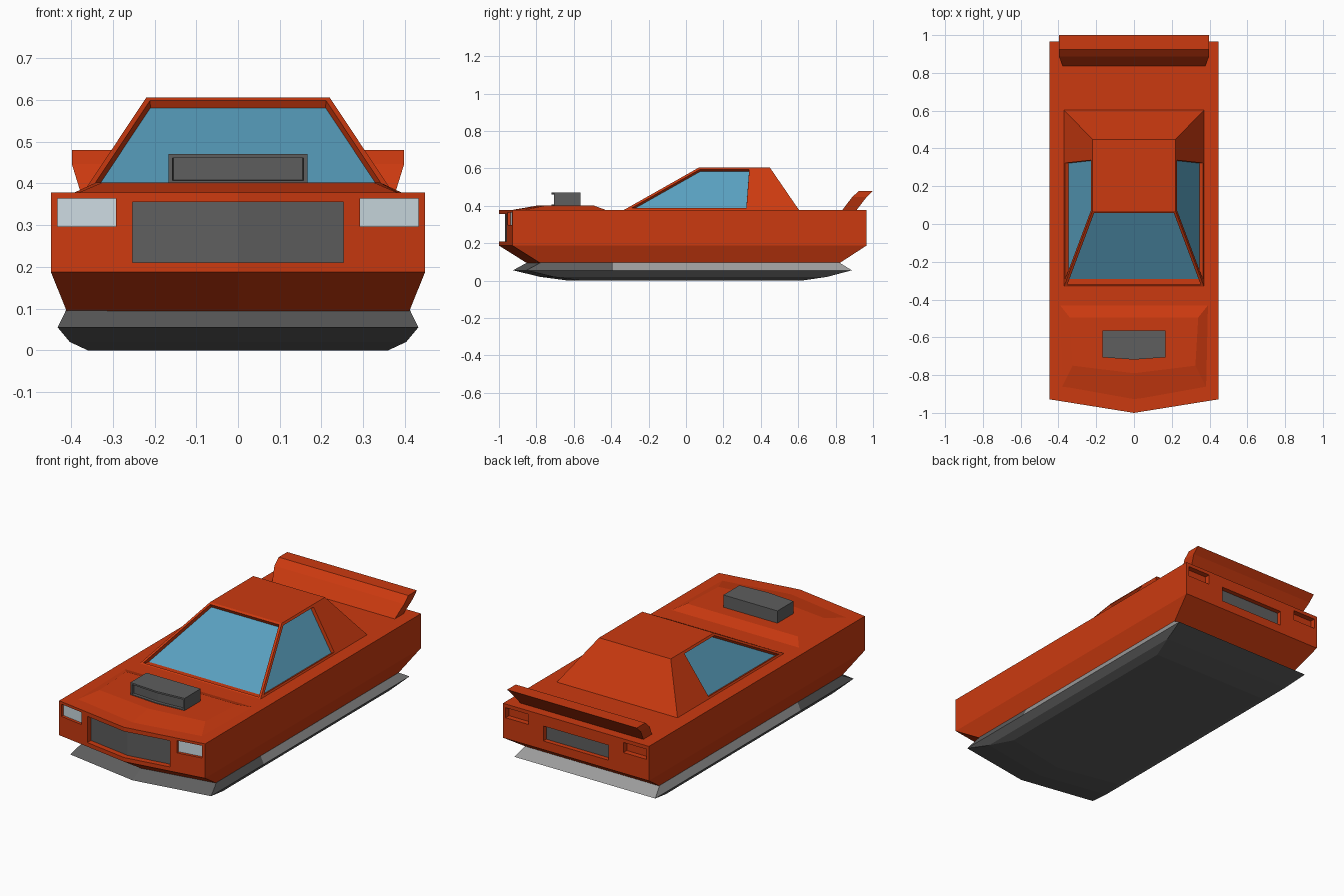
import bpy, bmesh

if "Cube" in bpy.data.objects:
    bpy.data.objects.remove(bpy.data.objects["Cube"])


def material(name, rgb):
    m = bpy.data.materials.new(name)
    m.diffuse_color = (*rgb, 1)
    m.use_nodes = True
    m.node_tree.nodes["Principled BSDF"].inputs["Base Color"].default_value = m.diffuse_color
    return m


RED = material("red paint", (0.60, 0.042, 0.005))
GLASS = material("blue glass", (0.10, 0.35, 0.52))
DARK = material("dark grey", (0.112, 0.112, 0.112))
LIGHT = material("light grey", (0.33, 0.33, 0.33))
LAMP = material("lamp white", (0.60, 0.70, 0.75))


def loft(name, rings, mats, edit=None):
    """Closed solid through rings of 3D points; edit(bm) refines it."""
    bm = bmesh.new()
    loops = [[bm.verts.new(p) for p in r] for r in rings]
    n = len(loops[0])
    for a, b in zip(loops, loops[1:]):
        for i in range(n):
            bm.faces.new((a[i], a[(i + 1) % n], b[(i + 1) % n], b[i]))
    bm.faces.new(loops[0][::-1])
    bm.faces.new(loops[-1])
    bmesh.ops.recalc_face_normals(bm, faces=bm.faces)
    if edit:
        edit(bm)
    me = bpy.data.meshes.new(name)
    bm.to_mesh(me)
    bm.free()
    for m in mats:
        me.materials.append(m)
    ob = bpy.data.objects.new(name, me)
    bpy.context.collection.objects.link(ob)
    return ob


def prism(name, plan, z0, z1, mat):
    return loft(name, [[(x, y, z) for x, y in plan] for z in (z0, z1)], [mat])


def outline(w, tip, back, z, vee=0.072):
    """Plan of the hull: pointed nose, straight sides, flat tail."""
    right = [(w, tip + vee, z), (w, -0.39, z), (w, back, z)]
    return [(0, tip, z)] + right + [(-x, y, z) for x, y, z in reversed(right)]


# Body shell
body = loft("body", [outline(0.41, -0.85, 0.82, 0.093),
                     outline(0.448, -1, 0.965, 0.187),
                     outline(0.448, -1, 0.965, 0.378)], [RED])


def nose(x):
    return -1 + 0.16 * abs(x)


def strip(x0, x1, line, a, b):
    """Plan strip that follows a front or rear surface between offsets a and b."""
    xs = [x0, 0, x1] if x0 < 0 < x1 else [x0, x1]
    return ([(x, line(x) + a) for x in xs]
            + [(x, line(x) + b) for x in reversed(xs)])


def recess(name, x0, x1, z0, z1, line, depth, mat):
    """Cut a pocket in the body and lay a thin plate on its floor."""
    s = 1 if depth > 0 else -1
    cut = prism(name + "_cutter", strip(x0, x1, line, -0.1 * s, depth), z0, z1, RED)
    cut.hide_render = True
    mod = body.modifiers.new("cut", "BOOLEAN")
    mod.object, mod.operation, mod.solver = cut, "DIFFERENCE", "EXACT"
    bpy.context.view_layer.objects.active = body
    bpy.ops.object.modifier_apply(modifier="cut")
    bpy.data.objects.remove(cut)
    if mat:
        e = 0.003
        prism(name, strip(x0 - e, x1 + e, line, depth - 0.004 * s, depth + 0.004 * s),
              z0 - e, z1 + e, mat)


def tail(x):
    return 0.965


# Grille, lamps and rear panel
recess("grille", -0.253, 0.253, 0.21, 0.355, nose, 0.035, DARK)
recess("rear_panel", -0.2, 0.2, 0.235, 0.318, tail, -0.03, DARK)
for side, x0, x1 in (("right", 0.292, 0.432), ("left", -0.432, -0.292)):
    recess(side + "_headlight", x0, x1, 0.296, 0.364, nose, 0.02, LAMP)
    recess(side + "_tail_light", x0, x1, 0.302, 0.358, tail, -0.03, None)


# Hover skirt: light upper band along the sides and tail
def paint_band(bm):
    for f in bm.faces:
        c = f.calc_center_median()
        if 0.06 < c.z < 0.09 and c.y > -0.39:
            f.material_index = 1


loft("hover_skirt", [outline(0.36, -0.63, 0.62, 0), outline(0.403, -0.78, 0.755, 0.02),
                     outline(0.432, -0.925, 0.887, 0.055),
                     outline(0.412, -0.85, 0.82, 0.096)], [DARK, LIGHT], paint_band)

# Raised hood
loft("hood_bulge", [
    [(0, -0.95, 0.374), (0.39, -0.88, 0.374), (0.40, -0.42, 0.374),
     (-0.40, -0.42, 0.374), (-0.39, -0.88, 0.374)],
    [(0, -0.79, 0.402), (0.325, -0.75, 0.402), (0.34, -0.495, 0.402),
     (-0.34, -0.495, 0.402), (-0.325, -0.75, 0.402)]], [RED])


# Air scoop with recessed mouth
def open_mouth(bm):
    bm.normal_update()
    front = [f for f in bm.faces if f.normal.y < -0.9]
    bmesh.ops.inset_region(bm, faces=front, thickness=0.009, use_even_offset=True)
    bmesh.ops.inset_region(bm, faces=front, thickness=0.001, depth=-0.015,
                           use_even_offset=True)


loft("hood_scoop", [[(0, -0.718, z), (0.166, -0.706, z), (0.166, -0.565, z),
                     (-0.166, -0.565, z), (-0.166, -0.706, z)]
                    for z in (0.398, 0.47)], [DARK], open_mouth)


# Cabin with recessed windscreen and side windows
def cabin_ring(w, front, post, back, z):
    return [(w, front, z), (w, post, z), (w, back, z),
            (-w, back, z), (-w, post, z), (-w, front, z)]


def cut_windows(bm):
    bm.normal_update()
    panes = [f for f in bm.faces if len(f.verts) == 4 and f.normal.y < 0.4
             and f.calc_center_median().y < 0.2]
    bmesh.ops.inset_individual(bm, faces=panes, thickness=0.013, use_even_offset=True)
    bmesh.ops.inset_individual(bm, faces=panes, thickness=0.001, depth=-0.02,
                               use_even_offset=True)
    for f in panes:
        f.material_index = 1


loft("cabin", [cabin_ring(0.372, -0.335, 0.335, 0.605, 0.376),
               cabin_ring(0.22, 0.07, 0.352, 0.448, 0.605)], [RED, GLASS], cut_windows)

# Rear spoiler
loft("spoiler", [[(-w, a, z), (w, a, z), (w, b, z), (-w, b, z)]
                 for w, a, b, z in ((0.375, 0.832, 0.908, 0.372),
                                    (0.398, 0.888, 0.965, 0.446),
                                    (0.398, 0.925, 1.0, 0.48))], [RED])
